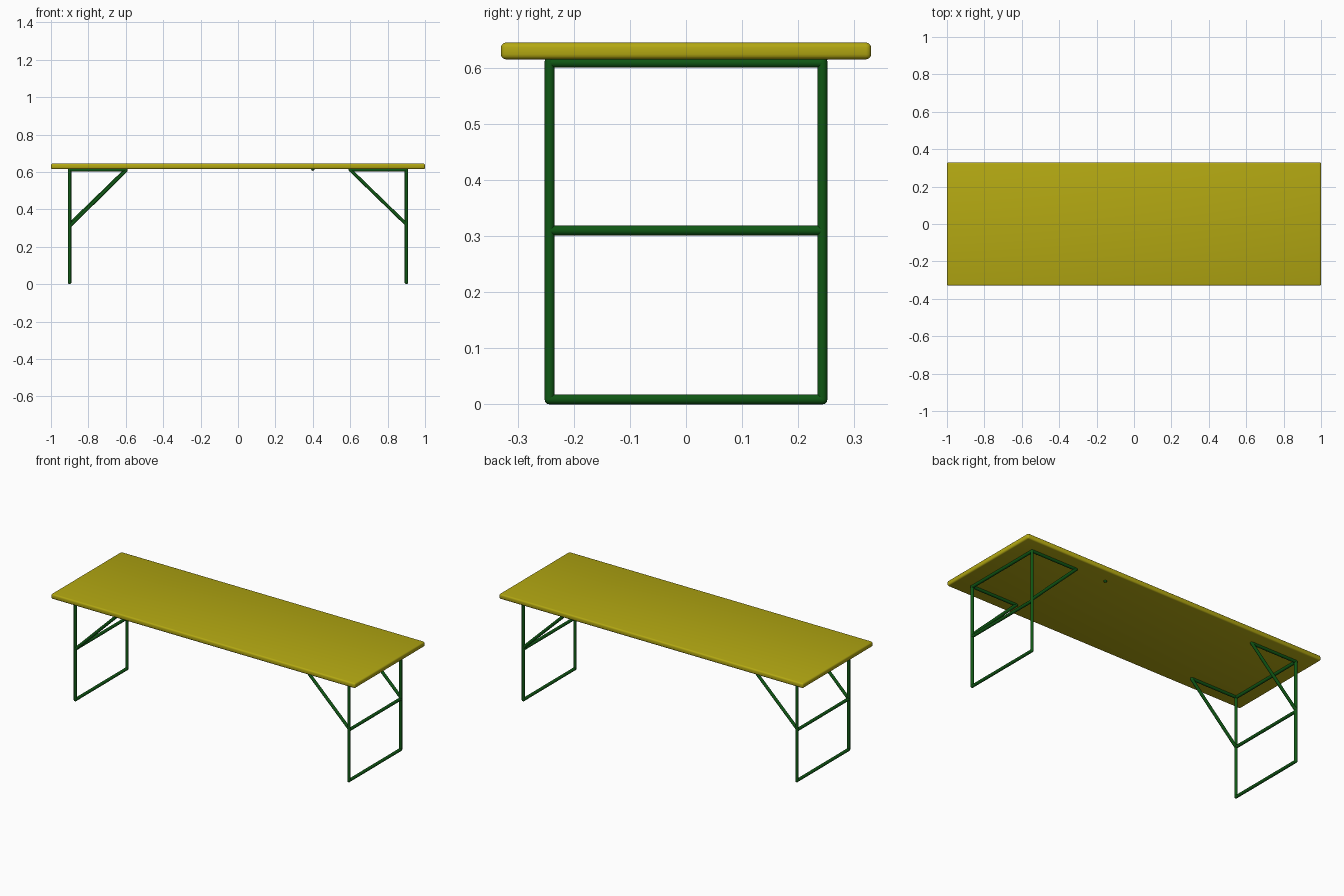
import bpy
import bmesh
from mathutils import Vector

cube = bpy.data.objects.get("Cube")
if cube:
    bpy.data.objects.remove(cube, do_unlink=True)

TUBE = 0.009          # tube radius
LEG_X, LEG_Y = 0.9, 0.243
LOW, MID, HIGH = TUBE, 0.31, 0.609


def material(name, rgb):
    mat = bpy.data.materials.new(name)
    mat.use_nodes = True
    mat.diffuse_color = (*rgb, 1)
    mat.node_tree.nodes["Principled BSDF"].inputs["Base Color"].default_value = (*rgb, 1)
    return mat


olive = material("olive yellow", (0.45, 0.39, 0.006))
green = material("dark green", (0.005, 0.095, 0.007))


def finish(name, bm, mat):
    mesh = bpy.data.meshes.new(name)
    bm.to_mesh(mesh)
    bm.free()
    mesh.materials.append(mat)
    mesh.shade_smooth()
    obj = bpy.data.objects.new(name, mesh)
    bpy.context.collection.objects.link(obj)
    return obj


def add_tube(bm, a, b):
    """Round tube from a to b with ball ends, so that joints close."""
    a, b = Vector(a), Vector(b)
    axis = b - a
    made = bmesh.ops.create_cone(bm, segments=12, radius1=TUBE, radius2=TUBE,
                                 depth=axis.length, cap_ends=False)
    rot = axis.to_track_quat('Z', 'Y')
    for v in made["verts"]:
        v.co = rot @ v.co + (a + b) / 2
    for end in (a, b):
        ball = bmesh.ops.create_uvsphere(bm, u_segments=12, v_segments=6, radius=TUBE)
        bmesh.ops.translate(bm, verts=ball["verts"], vec=end)


# Table top with rounded rims
bm = bmesh.new()
bmesh.ops.create_cube(bm, size=1)
for v in bm.verts:
    v.co = (v.co.x * 2, v.co.y * 0.66, v.co.z * 0.03 + 0.63)
bmesh.ops.bevel(bm, geom=bm.edges[:], offset=0.009, segments=3,
                profile=0.5, affect='EDGES')
finish("table_top", bm, olive)

# Folding leg frames, each with two struts and two rails under the top
for side, label in ((1, "left"), (-1, "right")):
    x, inner = side * LEG_X, side * 0.6
    frame = bmesh.new()
    for y in (-LEG_Y, LEG_Y):
        add_tube(frame, (x, y, LOW), (x, y, HIGH))
    for z in (LOW, MID, HIGH):
        add_tube(frame, (x, -LEG_Y, z), (x, LEG_Y, z))
    finish(label + "_leg_frame", frame, green)

    braces = bmesh.new()
    for y in (-LEG_Y, LEG_Y):
        drop = 0.01 if side < 0 and y < 0 else 0
        add_tube(braces, (x, y, MID + 0.01 - drop), (inner, y, HIGH + 0.002 - drop / 2))
        add_tube(braces, (x, y, HIGH + 0.002), (inner, y, HIGH + 0.002))
    finish(label + "_braces", braces, green)

# Small latch stud under the top
bm = bmesh.new()
bmesh.ops.create_uvsphere(bm, u_segments=12, v_segments=6, radius=TUBE)
bmesh.ops.translate(bm, verts=bm.verts[:], vec=(0.4, LEG_Y, HIGH + 0.006))
finish("latch_stud", bm, green)
